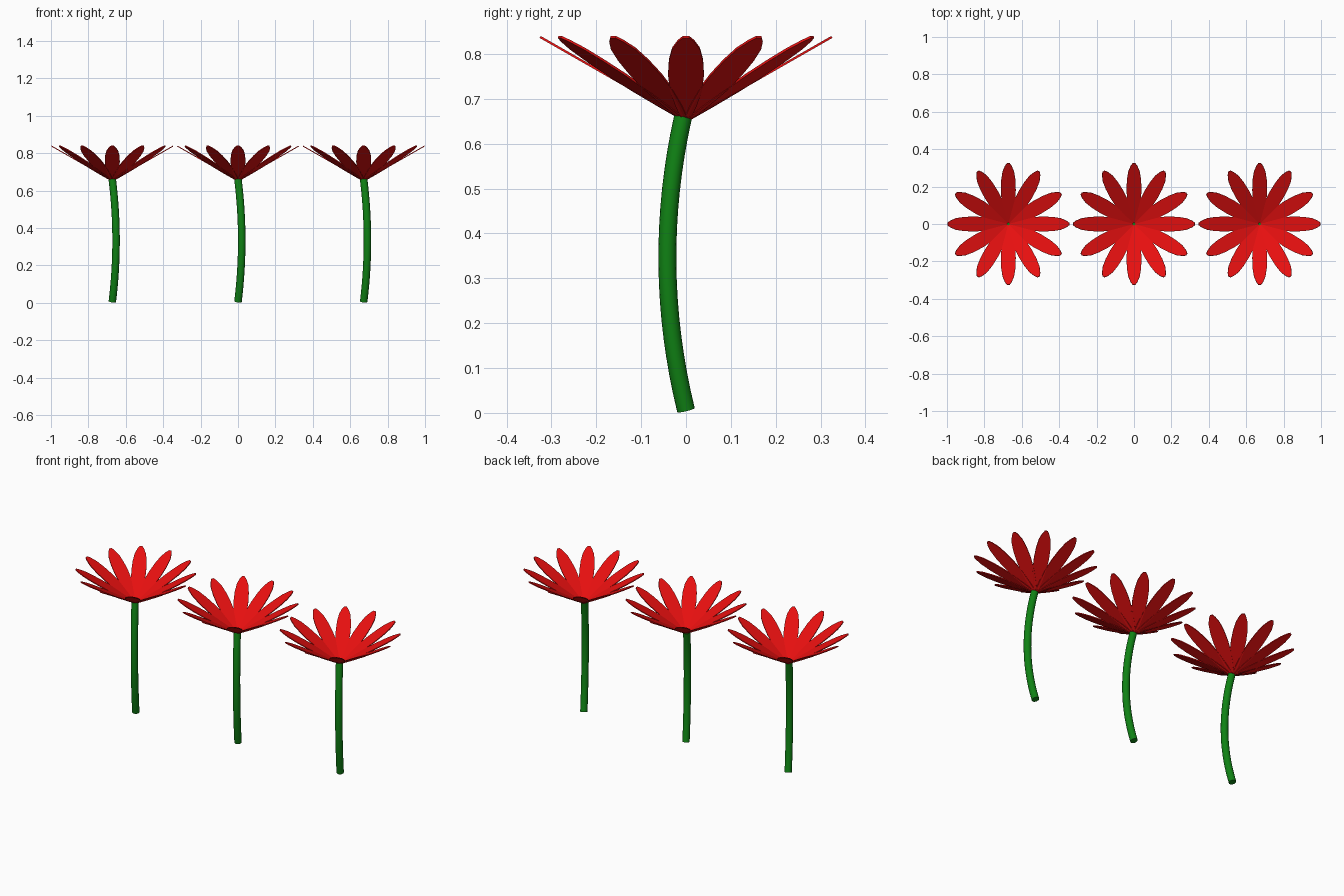
import bpy, bmesh, math
from mathutils import Vector, Matrix

cube = bpy.data.objects.get("Cube")
if cube:
    bpy.data.objects.remove(cube)

SPACING = 0.672
PETALS = 12
STEM_RADIUS = 0.02


def material(name, rgb):
    mat = bpy.data.materials.new(name)
    mat.use_nodes = True
    mat.diffuse_color = (*rgb, 1)
    mat.node_tree.nodes["Principled BSDF"].inputs["Base Color"].default_value = (*rgb, 1)
    return mat


red = material("petal red", (0.8, 0.005, 0.005))
green = material("stem green", (0.005, 0.22, 0.007))


def add_object(name, bm, mat):
    bmesh.ops.recalc_face_normals(bm, faces=bm.faces)
    mesh = bpy.data.meshes.new(name)
    bm.to_mesh(mesh)
    bm.free()
    mesh.materials.append(mat)
    obj = bpy.data.objects.new(name, mesh)
    bpy.context.collection.objects.link(obj)
    return obj


def stem_point(t):
    # Gentle bow forward and to the side
    bow = 4 * t * (1 - t)
    return Vector((0.02 * bow, -0.007 * t - 0.038 * bow, 0.006 + 0.652 * t))


def make_stem(name, x, rings=16, sides=16):
    bm = bmesh.new()
    loops = []
    for i in range(rings + 1):
        t = i / rings
        tangent = stem_point(t + 0.01) - stem_point(t - 0.01)
        turn = Vector((0, 0, 1)).rotation_difference(tangent)
        loop = []
        for j in range(sides):
            a = math.tau * j / sides
            offset = Vector((math.cos(a), math.sin(a), 0)) * STEM_RADIUS
            loop.append(bm.verts.new(stem_point(t) + turn @ offset))
        loops.append(loop)
    for low, high in zip(loops, loops[1:]):
        for j in range(sides):
            k = (j + 1) % sides
            bm.faces.new((low[j], low[k], high[k], high[j]))
    bm.faces.new(loops[0])
    bm.faces.new(loops[-1])
    obj = add_object(name, bm, green)
    obj.location.x = x
    return obj


# Petal outline: distance from the centre, half width
OUTLINE = [(0.008, 0.01), (0.06, 0.024), (0.12, 0.036), (0.18, 0.04),
           (0.235, 0.038), (0.28, 0.031), (0.31, 0.018), (0.325, 0.007)]


def make_flower(name, x):
    bm = bmesh.new()
    for i in range(PETALS):
        spin = Matrix.Rotation(math.tau * i / PETALS, 3, 'Z')
        edge = [(r, w) for r, w in OUTLINE] + [(r, -w) for r, w in reversed(OUTLINE)]
        # Flat petal sloping up and out from the stem
        verts = [bm.verts.new(spin @ Vector((r, w, 0.652 + 0.572 * r))) for r, w in edge]
        bm.faces.new(verts)
    obj = add_object(name, bm, red)
    # All petals face upward before they are thickened
    for poly in obj.data.polygons:
        if poly.normal.z < 0:
            poly.flip()
    solid = obj.modifiers.new("Thickness", 'SOLIDIFY')
    solid.thickness = 0.005
    solid.offset = 0
    obj.location.x = x
    return obj


# Row of three flowers
for label, x in (("right", -SPACING), ("middle", 0), ("left", SPACING)):
    stem = make_stem(label + "_stem", x)
    make_flower(label + "_petals", x)
    bpy.ops.object.select_all(action='DESELECT')
    stem.select_set(True)
    bpy.context.view_layer.objects.active = stem
    bpy.ops.object.shade_smooth_by_angle(angle=math.radians(40))
